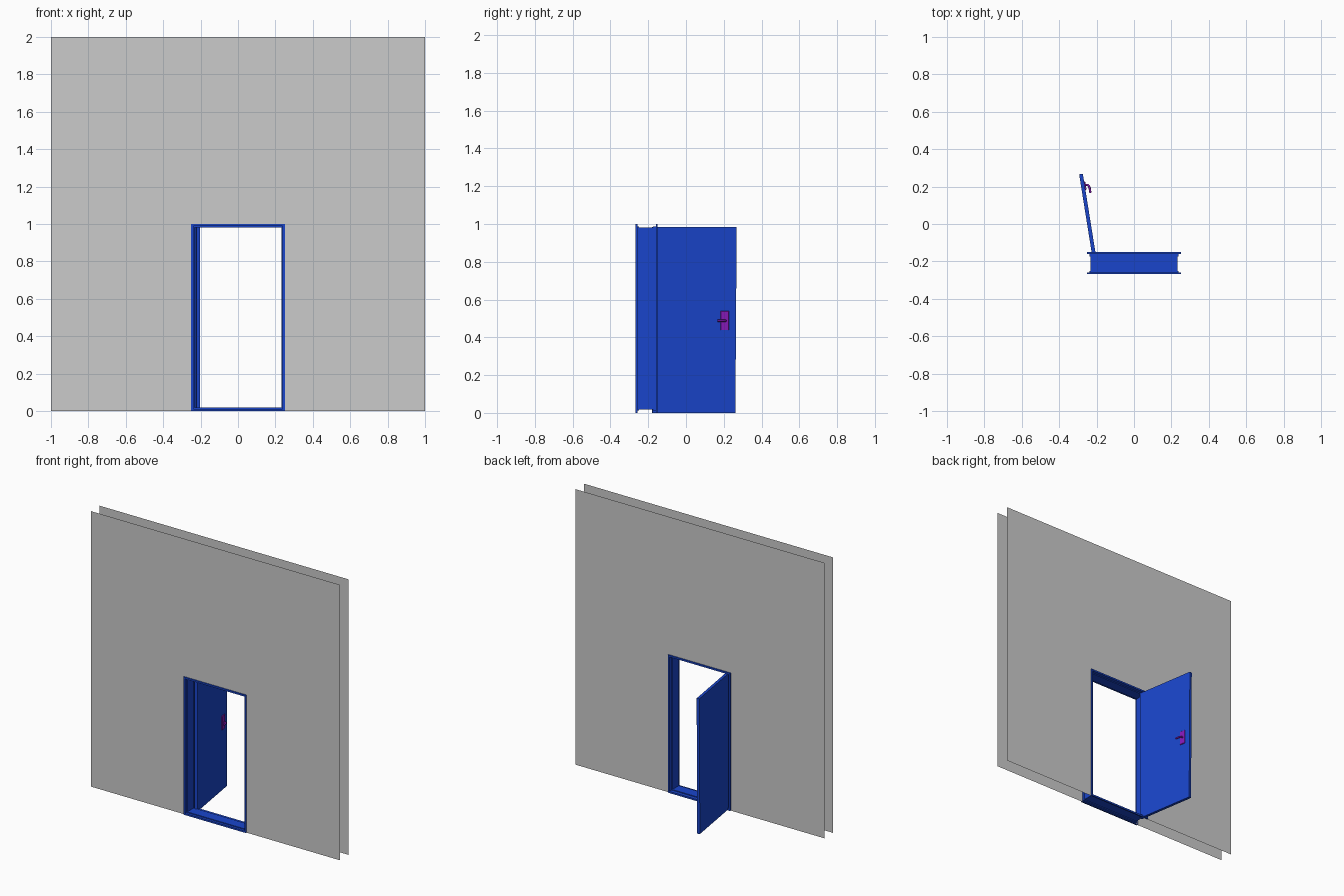
import bpy, bmesh, math
from mathutils import Vector

if "Cube" in bpy.data.objects:
    bpy.data.objects.remove(bpy.data.objects["Cube"])


def material(name, rgb):
    m = bpy.data.materials.new(name)
    m.diffuse_color = (*rgb, 1)
    m.use_nodes = True
    m.node_tree.nodes["Principled BSDF"].inputs["Base Color"].default_value = m.diffuse_color
    return m


blue = material("blue_paint", (0.01, 0.06, 0.6))
purple = material("purple_metal", (0.25, 0.01, 0.5))


def finish(bm, name, mat=None, parent=None):
    me = bpy.data.meshes.new(name)
    bm.to_mesh(me)
    bm.free()
    ob = bpy.data.objects.new(name, me)
    bpy.context.collection.objects.link(ob)
    if mat:
        me.materials.append(mat)
    ob.parent = parent
    return ob


def box(name, lo, hi, mat, parent=None, bevel=0):
    bm = bmesh.new()
    bmesh.ops.create_cube(bm, size=1)
    for v in bm.verts:
        v.co = Vector([(a + b) / 2 + c * (b - a) for a, b, c in zip(lo, hi, v.co)])
    if bevel:
        bmesh.ops.bevel(bm, geom=bm.edges[:], offset=bevel, segments=1, affect='EDGES')
    return finish(bm, name, mat, parent)


# Two wall skins with a doorway reaching the floor
def wall(name, y, flip):
    bm = bmesh.new()
    w, h = 0.24, 0.99
    pts = [(-1, 0), (-w, 0), (-w, h), (w, h), (w, 0), (1, 0), (1, 2), (-1, 2)]
    f = bm.faces.new([bm.verts.new((x, y, z)) for x, z in pts])
    if flip:
        f.normal_flip()
    finish(bm, name)


wall("wall_front", -0.26, False)
wall("wall_back", -0.158, True)

# Door frame: (y, inset) section swept round the rectangular opening
section = [(-0.258, 0), (-0.268, 0), (-0.268, 0.012), (-0.25, 0.012), (-0.25, 0.018),
           (-0.175, 0.018), (-0.175, 0.012), (-0.15, 0.012), (-0.15, 0), (-0.16, 0)]
bm = bmesh.new()
loops = []
for y, i in section:
    loops.append([bm.verts.new((x, y, z)) for x, z in
                  [(-0.25 + i, i), (0.25 - i, i), (0.25 - i, 1 - i), (-0.25 + i, 1 - i)]])
for a, b in zip(loops, loops[1:]):
    for k in range(4):
        n = (k + 1) % 4
        bm.faces.new((a[k], a[n], b[n], b[k]))
finish(bm, "door_frame", blue)

# Open door leaf, slightly out of square at its free edge
door = box("door_leaf", (-0.02, 0, 0), (0, 0.452, 0.985), blue)
for v in door.data.vertices:
    if v.co.y > 0.4 and v.co.z < 0.1:
        v.co.y -= 0.007
door.location = (-0.202, -0.178, 0)
door.rotation_euler.z = math.radians(9.1)

# Handle plate and bent lever on the inner face
box("handle_plate", (-0.002, 0.365, 0.438), (0.006, 0.41, 0.54), purple, door, 0.002)
cu = bpy.data.curves.new("handle_lever", 'CURVE')
cu.dimensions = '3D'
cu.bevel_depth = 0.006
cu.bevel_resolution = 2
cu.use_fill_caps = True
path = [(0, 0.392), (0.014, 0.39), (0.021, 0.384), (0.024, 0.374), (0.024, 0.345)]
sp = cu.splines.new('POLY')
sp.points.add(len(path) - 1)
for p, (x, y) in zip(sp.points, path):
    p.co = (x, y, 0.488, 1)
cu.materials.append(purple)
lever = bpy.data.objects.new("handle_lever", cu)
bpy.context.collection.objects.link(lever)
lever.parent = door
